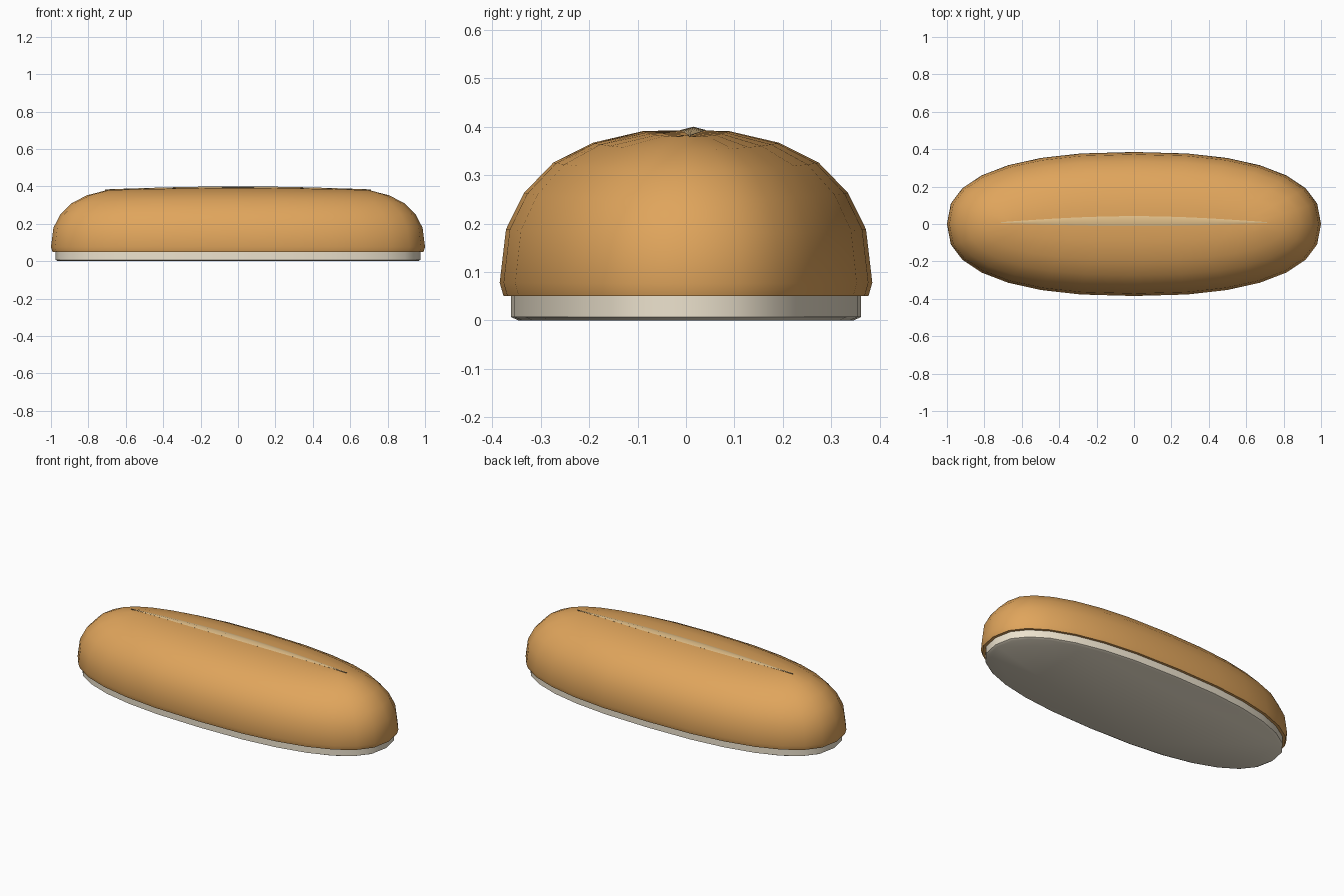
import bpy, bmesh
from math import sin, cos, pi, copysign

if "Cube" in bpy.data.objects:
    bpy.data.objects.remove(bpy.data.objects["Cube"])

SIDES = 28


def material(name, rgb):
    m = bpy.data.materials.new(name)
    m.diffuse_color = (*rgb, 1)
    m.use_nodes = True
    m.node_tree.nodes["Principled BSDF"].inputs["Base Color"].default_value = m.diffuse_color
    return m


def outline(rx, ry, z, sag=0.0):
    # Rounded oval ring; sag lowers it towards the ends of the loaf
    pts = []
    for i in range(SIDES):
        a = 2 * pi * i / SIDES
        c, s = cos(a), sin(a)
        x = rx * copysign(abs(c) ** (1 / 1.2), c)
        y = ry * copysign(abs(s) ** (1 / 1.2), s)
        pts.append((x, y, 0.05 + (z - 0.05) * (1 - sag * x * x)))
    return pts


def loft(name, rings, mat, cap_end=True, angle=0.7):
    bm = bmesh.new()
    loops = [[bm.verts.new(p) for p in r] for r in rings]
    n = len(loops[0])
    for lo, hi in zip(loops, loops[1:]):
        for i in range(n):
            j = (i + 1) % n
            bm.faces.new((lo[i], lo[j], hi[j], hi[i]))
    bm.faces.new(loops[0][::-1])
    if cap_end:
        bm.faces.new(loops[-1])
    bmesh.ops.remove_doubles(bm, verts=bm.verts, dist=1e-4)
    bmesh.ops.recalc_face_normals(bm, faces=bm.faces)
    me = bpy.data.meshes.new(name)
    bm.to_mesh(me)
    bm.free()
    ob = bpy.data.objects.new(name, me)
    bpy.context.collection.objects.link(ob)
    me.materials.append(mat)
    bpy.ops.object.select_all(action='DESELECT')
    ob.select_set(True)
    bpy.context.view_layer.objects.active = ob
    bpy.ops.object.shade_smooth_by_angle(angle=angle)
    return ob


# Pale base
loft("loaf_base", [outline(0.962, 0.347, 0), outline(0.975, 0.362, 0.007),
                   outline(0.975, 0.362, 0.06)], material("pale_crumb", (0.85, 0.77, 0.62)))

# Domed crust: (inset from the widest outline, height), closing in a ridge
profile = [(0.008, 0.05), (0, 0.078), (0.013, 0.188), (0.05, 0.263),
           (0.111, 0.326), (0.193, 0.367), (0.296, 0.391)]
rings = [outline(1 - d, 0.385 - d, z, 0.07) for d, z in profile]
rings.append(outline(0.66, 0, 0.393, 0.07))
loft("crust", rings, material("golden_crust", (0.745, 0.376, 0.107)), cap_end=False)

# Slender curved score along the top
STEPS = 16
score = []
for k in range(STEPS + 1):
    x = -0.71 + 1.42 * k / STEPS
    w = sin(pi * k / STEPS)
    yc, hw = 0.008 + 0.007 * w, 0.002 + 0.025 * w
    top = 0.384 + 0.016 * w
    score.append([(x, yc - hw, top - 0.001 - 0.006 * w), (x, yc, top - 0.006 - 0.019 * w),
                  (x, yc + hw, top - 0.001 - 0.006 * w), (x, yc, top)])
loft("score", score, material("pale_score", (0.75, 0.52, 0.25)))
